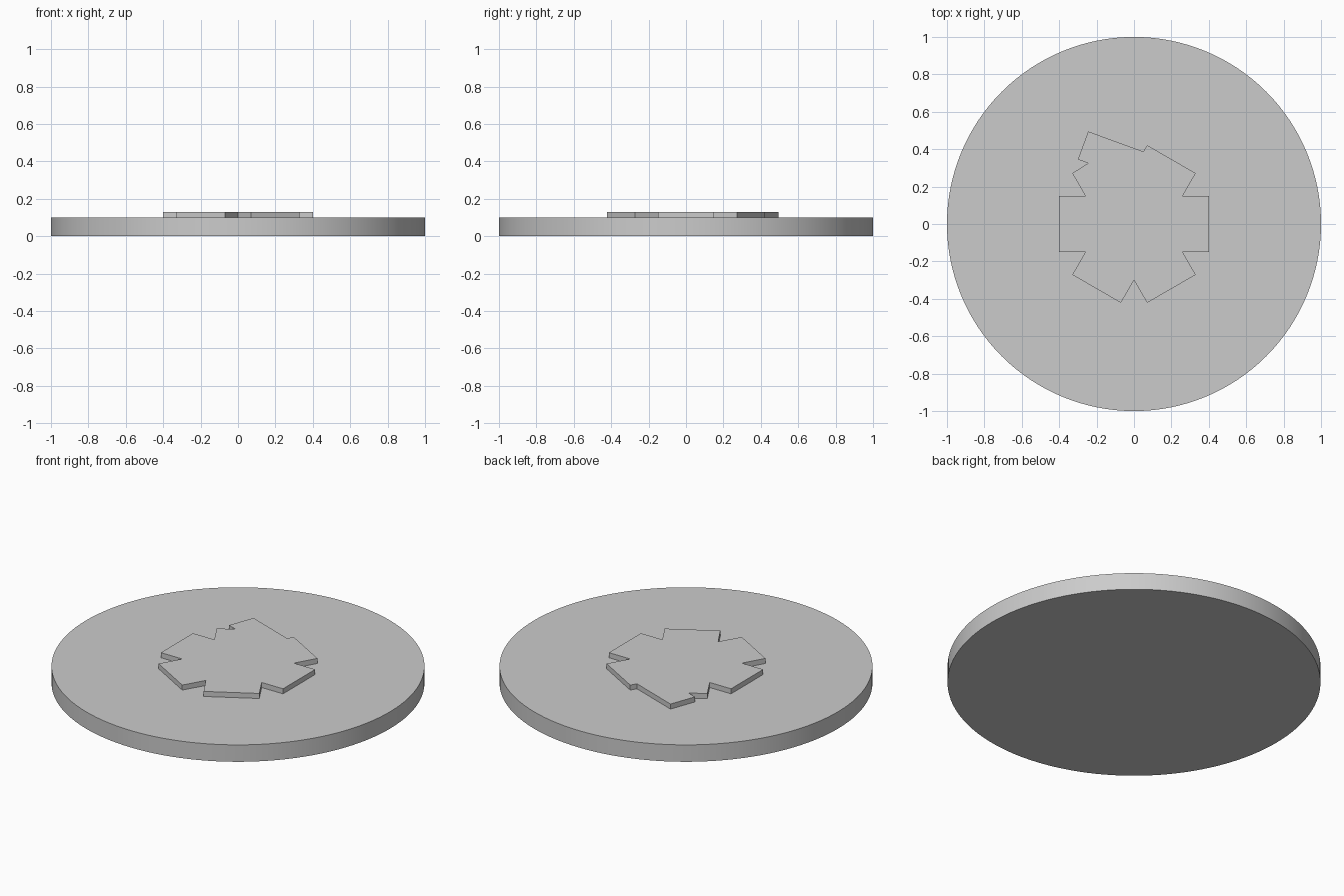
import bpy
import bmesh
from math import cos, sin, radians
from mathutils import Matrix, Vector

cube = bpy.data.objects.get("Cube")
if cube:
    bpy.data.objects.remove(cube, do_unlink=True)

# Single flat grey
grey = bpy.data.materials.new("plain_grey")
grey.use_nodes = True
grey.diffuse_color = (0.6, 0.6, 0.6, 1)
grey.node_tree.nodes["Principled BSDF"].inputs["Base Color"].default_value = grey.diffuse_color


def prism(name, outline, bottom, top):
    """Extrude a flat outline straight up."""
    bm = bmesh.new()
    face = bm.faces.new([bm.verts.new((p[0], p[1], bottom)) for p in outline])
    raised = bmesh.ops.extrude_face_region(bm, geom=[face], use_keep_orig=True)
    verts = [g for g in raised["geom"] if isinstance(g, bmesh.types.BMVert)]
    bmesh.ops.translate(bm, verts=verts, vec=(0, 0, top - bottom))
    bmesh.ops.recalc_face_normals(bm, faces=bm.faces)
    mesh = bpy.data.meshes.new(name)
    bm.to_mesh(mesh)
    bm.free()
    mesh.materials.append(grey)
    obj = bpy.data.objects.new(name, mesh)
    bpy.context.collection.objects.link(obj)
    return obj


def spin(x, y, degrees):
    return Matrix.Rotation(radians(degrees), 2) @ Vector((x, y))


# Round base
SIDES = 128
rim = [spin(1, 0, 360 * i / SIDES) for i in range(SIDES)]
base = prism("round_base", rim, 0, 0.1)
bpy.context.view_layer.objects.active = base
base.select_set(True)
bpy.ops.object.shade_smooth_by_angle(angle=radians(30))

# Raised star plate: six square-ended arms with notches between them
REACH, HALF = 0.4, 0.15
outline = []
for arm in range(6):
    angle = 60 * arm
    if arm != 2:
        outline.append(spin(REACH, -HALF, angle))
    outline.append(spin(REACH, HALF, angle))
    if arm == 1:
        # Tilted tab bridging the two rear arms
        outline += [(0.05, 0.387), (-0.245, 0.495), (-0.3, 0.345), (-0.245, 0.325)]
    else:
        outline.append(spin(2 * HALF, 0, angle + 30))
prism("star_plate", outline, 0.1, 0.13)
